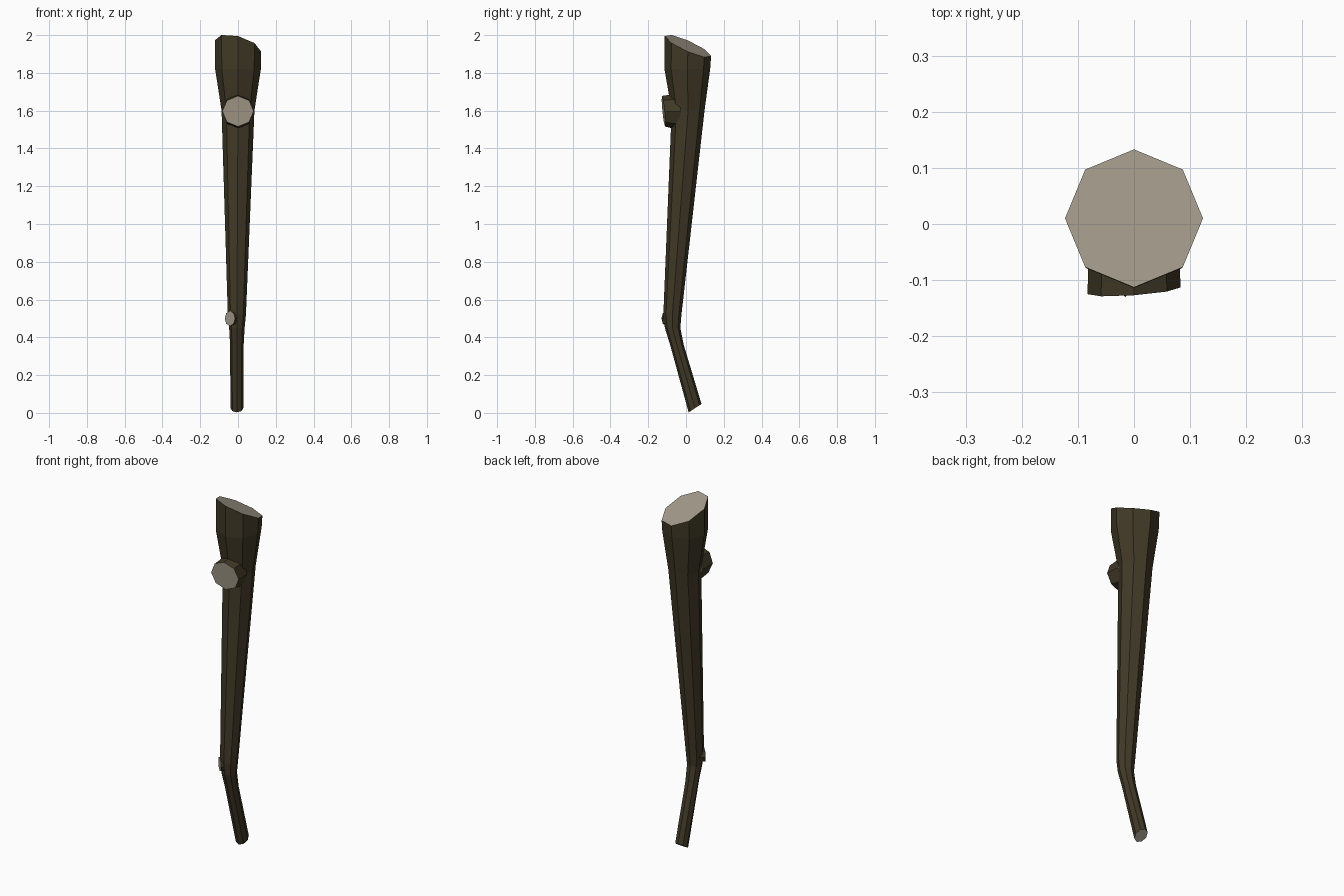
import bpy, bmesh
from math import cos, sin, tau
from mathutils import Vector

cube = bpy.data.objects.get("Cube")
if cube:
    bpy.data.objects.remove(cube, do_unlink=True)

SIDES = 8


def material(name, colour):
    m = bpy.data.materials.new(name)
    m.use_nodes = True
    m.diffuse_color = (*colour, 1)
    bsdf = next(n for n in m.node_tree.nodes if n.type == 'BSDF_PRINCIPLED')
    bsdf.inputs["Base Color"].default_value = (*colour, 1)
    bsdf.inputs["Roughness"].default_value = 0.9
    return m


bark = material("dark_bark", (0.052, 0.041, 0.02))
wood = material("cut_wood", (0.37, 0.325, 0.255))


def ring(centre, u, v):
    """Octagon around centre, spanned by the half-axes u and v."""
    return [centre + u * cos(tau * i / SIDES) + v * sin(tau * i / SIDES)
            for i in range(SIDES)]


def loft(name, rings):
    """Bark skin through the rings, closed by cut-wood caps."""
    bm = bmesh.new()
    loops = [[bm.verts.new(p) for p in r] for r in rings]
    for a, b in zip(loops, loops[1:]):
        for i in range(SIDES):
            j = (i + 1) % SIDES
            bm.faces.new((a[i], a[j], b[j], b[i]))
    for cap in (loops[0][::-1], loops[-1]):
        bm.faces.new(cap).material_index = 1
    bmesh.ops.recalc_face_normals(bm, faces=bm.faces[:])
    mesh = bpy.data.meshes.new(name)
    bm.to_mesh(mesh)
    bm.free()
    mesh.materials.append(bark)
    mesh.materials.append(wood)
    obj = bpy.data.objects.new(name, mesh)
    bpy.context.collection.objects.link(obj)
    return obj


# Trunk: centre x, y, z, radius, slope of the ring along x and along y
sections = [
    (-0.006, 0.048, 0.025, 0.034, 0, 0.65),
    (-0.006, -0.048, 0.36, 0.036, 0, 0),
    (-0.006, -0.071, 0.45, 0.041, 0, 0),
    (-0.006, -0.072, 0.52, 0.048, 0, 0),
    (0, 0.011, 1.60, 0.087, 0, 0),
    (0, 0.007, 1.82, 0.121, 0, 0),
    (0, 0.010, 1.942, 0.123, -0.245, -0.43),
]
trunk_rings = [ring(Vector((x, y, z)), Vector((r, 0, r * sx)), Vector((0, r, r * sy)))
               for x, y, z, r, sx, sy in sections]
loft("trunk", trunk_rings)

# Large sawn-off branch stub on the upper front
UP = Vector((0, 0, 1))
loft("upper_branch_stub", [
    ring(Vector((0, -0.03, 1.595)), Vector((0.08, 0, 0)), UP * 0.098),
    ring(Vector((0, -0.119, 1.597)), Vector((0.083, 0.006, 0)), Vector((0, -0.008, 0.081))),
])

# Small stub at the bend, turned towards the right
side = Vector((0.72, -0.69, 0))
loft("lower_branch_stub", [
    ring(Vector((-0.012, -0.074, 0.50)), side * 0.036, UP * 0.038),
    ring(Vector((-0.043, -0.104, 0.50)), side * 0.038, UP * 0.04),
])
